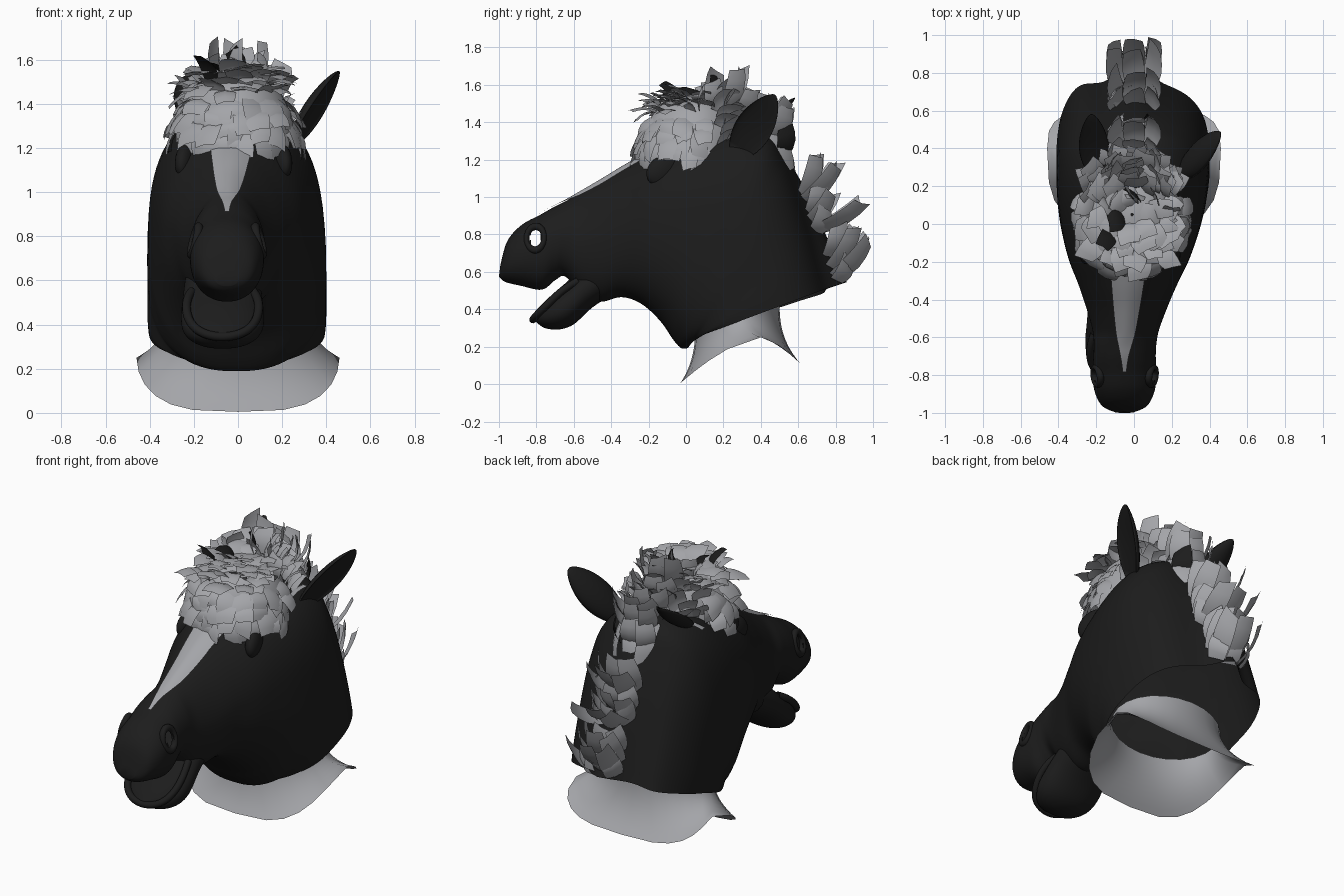
import bpy, math, random
from mathutils import Vector as V

if "Cube" in bpy.data.objects:
    bpy.data.objects.remove(bpy.data.objects["Cube"])

random.seed(4)


def material(name, col):
    m = bpy.data.materials.new(name)
    m.diffuse_color = (*col, 1)
    m.use_nodes = True
    m.node_tree.nodes["Principled BSDF"].inputs["Base Color"].default_value = m.diffuse_color
    return m


BLACK = material("coat black", (0.012, 0.012, 0.012))
GREY = material("light grey", (0.37, 0.375, 0.395))


def make(name, verts, faces, mats, smooth=True):
    me = bpy.data.meshes.new(name)
    me.from_pydata([tuple(v) for v in verts], [], faces)
    for m in mats:
        me.materials.append(m)
    for p in me.polygons:
        p.use_smooth = smooth
    me.update()
    ob = bpy.data.objects.new(name, me)
    bpy.context.collection.objects.link(ob)
    return ob


def grid(rows, cols, closed=True, start=0):
    n = cols if closed else cols - 1
    return [(start + r * cols + c, start + r * cols + (c + 1) % cols,
             start + (r + 1) * cols + (c + 1) % cols, start + (r + 1) * cols + c)
            for r in range(rows - 1) for c in range(n)]


def spow(v, p):
    return math.copysign(abs(v) ** p, v)


def spline(keys, u):
    # Catmull-Rom through the key rows
    i = max(0, min(int(u), len(keys) - 2))
    t = u - i
    a, b, c, d = (keys[max(0, min(j, len(keys) - 1))] for j in (i - 1, i, i + 1, i + 2))
    return [0.5 * (2 * q + (r - p) * t + (2 * p - 5 * q + 4 * r - s) * t * t
                   + (3 * q - p - 3 * r + s) * t ** 3) for p, q, r, s in zip(a, b, c, d)]


def ramp(v, lo, hi):
    return min(1, max(0, (v - lo) / (hi - lo)))


def power(u, top=True):
    # roundness of the section: narrow bridge of the face, boxier neck
    return 0.93 - 0.15 * ramp(u, 7, 11) + top * 0.2 * ramp(u, 3.5, 6) * (1 - ramp(u, 8, 10.5))


def section(keys, u, a, cx=None):
    # point on a cross-section spanning a top and a bottom profile point
    ty, tz, by, bz, w = spline(keys, u)
    p = power(u, math.sin(a) > 0 and cx is None)
    k, x = spow(math.sin(a), p), w * spow(math.cos(a), p)
    if cx is None:
        cx = -0.05 + 0.045 * ramp((ty + by) / 2, -0.7, 0.3)
    # narrow crest along the back of the neck, and a fuller left corner
    g = ramp(u, 12.5, 17) * ramp(k, 0, 0.3)
    crest = g * math.exp(-(x / 0.1) ** 2)
    corner = 0.05 * g * math.exp(-((x + 0.3) / 0.1) ** 2)
    return V((cx + x, (ty + by) / 2 + (ty - by) / 2 * k + 0.11 * crest + corner,
              (tz + bz) / 2 + (tz - bz) / 2 * k + 0.035 * crest))


# key rows: top y, top z, bottom y, bottom z, half width
HEAD = [(-0.992, 0.64, -1.0, 0.575, 0.05), (-0.955, 0.765, -0.968, 0.547, 0.12),
        (-0.88, 0.85, -0.88, 0.525, 0.16), (-0.78, 0.905, -0.77, 0.505, 0.168),
        (-0.70, 0.95, -0.70, 0.555, 0.165), (-0.64, 0.98, -0.645, 0.575, 0.165),
        (-0.57, 1.02, -0.56, 0.48, 0.175), (-0.45, 1.09, -0.46, 0.44, 0.21),
        (-0.30, 1.18, -0.345, 0.465, 0.26), (-0.12, 1.27, -0.24, 0.43, 0.32),
        (0.10, 1.34, -0.14, 0.34, 0.365), (0.30, 1.37, -0.07, 0.24, 0.39),
        (0.45, 1.33, -0.03, 0.195, 0.40), (0.53, 1.2, 0.0, 0.19, 0.405),
        (0.595, 1.04, 0.015, 0.20, 0.405), (0.66, 0.84, 0.02, 0.21, 0.405),
        (0.71, 0.66, 0.025, 0.22, 0.405), (0.75, 0.51, 0.03, 0.24, 0.40)]
JAW = [(-0.825, 0.36, -0.80, 0.33, 0.05), (-0.785, 0.41, -0.755, 0.30, 0.125),
       (-0.72, 0.475, -0.68, 0.292, 0.175), (-0.65, 0.535, -0.60, 0.32, 0.188),
       (-0.55, 0.62, -0.50, 0.41, 0.18), (-0.42, 0.70, -0.38, 0.49, 0.17)]


def loft(name, keys, skip=lambda c: False, cx=None):
    cols, rows = 80, (len(keys) - 1) * 6 + 1
    vs = [section(keys, r / 6, 2 * math.pi * c / cols, cx)
          for r in range(rows) for c in range(cols)]
    fs = [f for f in grid(rows, cols) if not skip(sum((vs[i] for i in f), V()) / 4)]
    return make(name, vs, fs + [tuple(range(cols))[::-1]], [BLACK])


# head and neck shell, open at the neck and through the nostrils
def in_nostril(c):
    return ((c.y + 0.805) / 0.034) ** 2 + ((c.z - 0.78) / 0.058) ** 2 < 1


loft("head", HEAD, in_nostril)
loft("lower_jaw", JAW, cx=-0.07)

for s in (-1, 1):
    # nostril rim
    bpy.ops.mesh.primitive_torus_add(location=(-0.05 + s * 0.145, -0.805, 0.78), major_radius=0.048,
                                     minor_radius=0.015, rotation=(0, math.pi / 2 - s * 0.25, -s * 0.15))
    o = bpy.context.object
    o.name = "nostril_rim"
    o.scale = (1.35, 1, 1.3)
    o.data.materials.append(BLACK)
    bpy.ops.object.shade_smooth()
    # closed eyelid
    bpy.ops.mesh.primitive_uv_sphere_add(location=(-0.02 + s * 0.215, -0.12, 1.14), segments=24,
                                         ring_count=12, rotation=(0.5, 0, s * 0.3))
    o = bpy.context.object
    o.name = "eyelid"
    o.scale = (0.045, 0.1, 0.08)
    o.data.materials.append(BLACK)
    bpy.ops.object.shade_smooth()

# rolled lower lip
cu = bpy.data.curves.new("lower_lip", 'CURVE')
cu.dimensions, cu.bevel_depth, cu.bevel_resolution = '3D', 0.02, 3
sp = cu.splines.new('NURBS')
lip = [(0.07, -0.58, 0.55), (0.095, -0.65, 0.515), (0.10, -0.72, 0.445), (0.05, -0.805, 0.365),
       (-0.07, -0.825, 0.335), (-0.19, -0.805, 0.365), (-0.24, -0.72, 0.445), (-0.235, -0.65, 0.515),
       (-0.21, -0.58, 0.55)]
sp.points.add(len(lip) - 1)
for p, c in zip(sp.points, lip):
    p.co = (*c, 1)
sp.use_endpoint_u = True
cu.materials.append(BLACK)
bpy.context.collection.objects.link(bpy.data.objects.new("lower_lip", cu))

# pale blaze down the face, a thin skin over the head
vs, rows, cols = [], 40, 11
for r in range(rows):
    t = r / (rows - 1)
    u = 3.0 + t * 6.2
    hw = 0.01 + 0.1 * t ** 1.2
    w = spline(HEAD, u)[4]
    for c in range(cols):
        a = math.acos(spow((c / 5 - 1) * hw / w, 1 / power(u)))
        vs.append(section(HEAD, u, a) + V((0, -0.003, 0.008)))
make("blaze", vs, grid(rows, cols, False), [GREY])


# cupped ears
def ear(name, base, tip, wide, width):
    base, axis, wide = V(base), V(tip) - V(base), V(wide)
    wide = (wide - axis * wide.dot(axis) / axis.length_squared).normalized()
    thin = axis.normalized().cross(wide)
    vs, rows, cols = [], 21, 24
    for r in range(rows):
        t = 1 - (1 - r / (rows - 1)) ** 1.7
        k = max(0.03, math.sin(math.pi * (0.12 + 0.875 * t)) ** 0.6)
        for c in range(cols):
            a = 2 * math.pi * c / cols
            d = math.sin(a)
            d = d if d > 0 else -0.35 * d * k
            vs.append(base + axis * t + wide * width * k * math.cos(a)
                      + thin * 0.06 * (k * d - 0.3 * k))
    make(name, vs, grid(rows, cols) + [tuple(range(cols))], [BLACK])


ear("right_ear", (0.25, 0.28, 1.24), (0.46, 0.475, 1.545), (0, 0.8, -0.6), 0.1)
ear("left_ear", (-0.20, 0.28, 1.31), (-0.225, 0.58, 1.53), (1, 0, 0), 0.08)

# flared neck cover
vs, rows, cols = [], 11, 24
for r in range(rows):
    t = r / (rows - 1)
    for c in range(cols):
        a = 2 * math.pi * c / cols
        x, s = math.cos(a), math.sin(a)
        top = V((0.345 * x, 0.275 + 0.225 * s, 0.38 + 0.06 * s))
        low = V((0.46 * spow(x, 0.6), 0.40 + (0.22 if s > 0 else 0.43) * spow(s, 0.65),
                 0.25 - (0.15 if s > 0 else 0.245) * abs(s)))
        p = top.lerp(low, t)
        k = t ** 2.6
        p.x, p.y = top.x + (low.x - top.x) * t ** 2, top.y + (low.y - top.y) * k
        vs.append(p)
make("neck_cover", vs, grid(rows, cols), [GREY])


# curved, blunt hair cards whose front sides look along the hint
def card(vs, fs, root, tip, side, width, curl, hint):
    d = tip - root
    side = (side - d * side.dot(d) / d.length_squared).normalized()
    nrm = side.cross(d).normalized()
    if nrm.dot(hint) < 0:
        nrm, side = -nrm, -side
    start, skew = len(vs), random.uniform(-0.15, 0.15)
    for i in range(5):
        t = i / 4
        w = width * (0.42 + 0.12 * math.sin(math.pi * t))
        for j in (-1, 0, 1):
            vs.append(root + d * t * (1 + skew * j) + side * w * j
                      + nrm * (curl * math.sin(math.pi * t) - 0.01 * abs(j)))
    fs += grid(5, 3, False, start)


def hair(name, vs, fs, share):
    ob = make(name, vs, fs, [GREY, BLACK])
    dark = {i for i in range(len(fs) // 8) if random.random() < share}
    for p in ob.data.polygons:
        p.material_index = 1 if p.index // 8 in dark else 0


# forelock: scalp dome with overlapping cards
C, R = V((-0.01, 0.05, 1.21)), V((0.275, 0.30, 0.33))


def dome(phi, a):
    n = V((math.sin(phi) * math.cos(a), math.sin(phi) * math.sin(a), math.cos(phi)))
    r = n * R * spow(math.sin(phi), -0.12) if phi > 0.3 else n * R * 1.158
    r.x *= 1 - 0.3 * ramp(n.y, 0.2, 1)
    r.z = min(r.z, 0.33 * math.cos(phi * 0.9))
    return C + r, n


make("scalp", [dome(0.02 + r * 0.15, c * math.pi / 16)[0] for r in range(11) for c in range(32)],
     grid(11, 32), [GREY])
vs, fs = [], []
for row in range(9):
    phi = math.radians(8 + row * 8.7)
    count = int(5 + 17 * math.sin(phi))
    for k in range(count):
        a = 2 * math.pi * (k + random.uniform(0.1, 0.9)) / count
        p, n = dome(phi, a)
        down = (dome(phi + 0.05, a)[0] - p).normalized()
        jit = V([random.uniform(-.3, .3) for _ in range(3)])
        side = V((-math.sin(a), math.cos(a), 0)) + jit
        if n.y > 0.3:
            # back of the crown sweeps upward
            d, hint = n * 0.6 + V((0, 0.35, 0.6)) + jit, V((-0.3, -0.6, 0.8))
        elif phi > 0.8:
            # front and sides lie flat and fall forward
            d, hint = down + n * random.uniform(0.05, 0.4) + jit * 0.5, n
        else:
            # top tufts lean out and forward
            d, hint = down * 0.6 + V((0, -0.25, random.uniform(0.25, 0.75))) + jit, n + V((0, -0.3, 1))
            side = d.cross(V((0, 0, 1))) + jit * 0.3
        tip = p + d.normalized() * random.uniform(0.09, 0.15)
        card(vs, fs, p, tip, side, random.uniform(0.085, 0.125), 0.015, hint)
hair("forelock", vs, fs, 0.04)

# mane tufts from the crown down the neck: root y, root z, tip y, tip z
TUFTS = [(0.14, 1.46, 0.15, 1.62), (0.22, 1.46, 0.30, 1.69), (0.28, 1.42, 0.36, 1.60),
         (0.38, 1.36, 0.45, 1.55), (0.42, 1.36, 0.56, 1.54), (0.47, 1.30, 0.55, 1.50),
         (0.46, 1.36, 0.565, 1.15), (0.52, 1.22, 0.56, 1.40),
         (0.63, 1.0, 0.72, 1.24), (0.64, 0.98, 0.82, 1.19), (0.66, 0.86, 0.79, 1.04),
         (0.70, 0.82, 0.95, 0.98), (0.67, 0.9, 0.74, 1.08), (0.69, 0.8, 0.76, 0.96),
         (0.77, 0.68, 0.84, 0.86), (0.78, 0.62, 0.93, 0.85), (0.80, 0.57, 0.99, 0.78),
         (0.81, 0.55, 0.88, 0.70)]
vs, fs = [], []
for ry, rz, ty, tz in TUFTS:
    for x in (-1, 0, 1):
        j = random.uniform(-0.02, 0.02)
        root = V((x * 0.08 + j, ry, rz))
        tip = V((x * 0.105 - j, ty - random.uniform(0, 0.03), tz - random.uniform(0, 0.03)))
        card(vs, fs, root, tip, V((1, -x * 1.3 + j * 20, 0.3 * x)), 0.11, 0.025,
             V((x * 1.0, 0.6, 0.3)))
hair("mane", vs, fs, 0.02)
